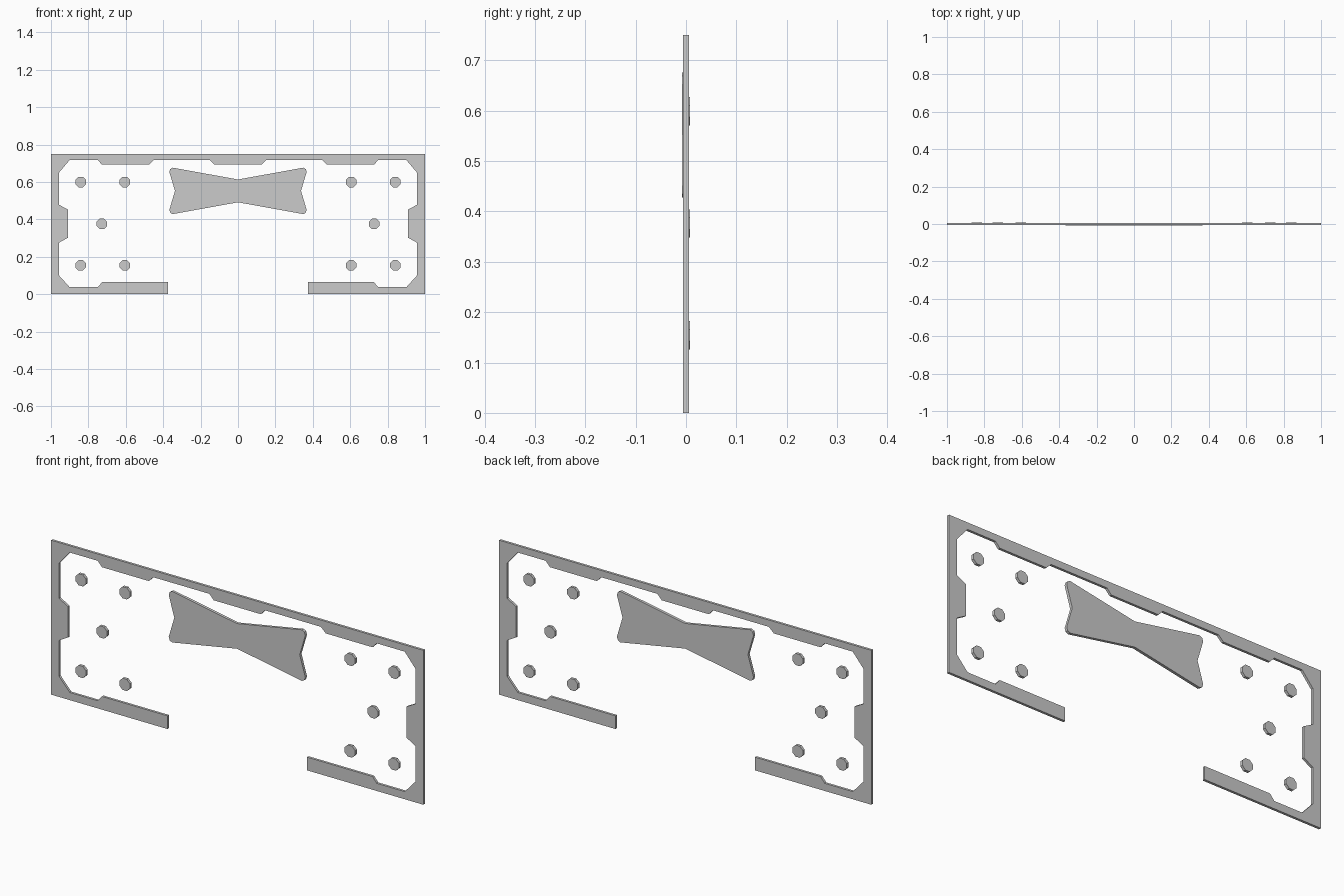
import bpy, bmesh, math

if "Cube" in bpy.data.objects:
    bpy.data.objects.remove(bpy.data.objects["Cube"])


def plate(name, outline, y0, y1):
    """Extrude an (x, z) outline from y0 to y1."""
    bm = bmesh.new()
    face = bm.faces.new([bm.verts.new((x, y0, z)) for x, z in outline])
    new = bmesh.ops.extrude_face_region(bm, geom=[face])["geom"]
    bmesh.ops.translate(bm, vec=(0, y1 - y0, 0),
                        verts=[v for v in new if isinstance(v, bmesh.types.BMVert)])
    bmesh.ops.recalc_face_normals(bm, faces=bm.faces)
    mesh = bpy.data.meshes.new(name)
    bm.to_mesh(mesh)
    bm.free()
    obj = bpy.data.objects.new(name, mesh)
    bpy.context.collection.objects.link(obj)
    return obj


def mirrored(points):
    """Close a right-hand profile with its reflection in x = 0."""
    return points + [(-x, z) for x, z in reversed(points) if x > 0]


# Notched border, open at the bottom centre
inner = [(0.127, 0.692), (0.15, 0.717), (0.45, 0.717), (0.476, 0.692),
         (0.727, 0.692), (0.75, 0.717), (0.90, 0.717), (0.957, 0.65),
         (0.957, 0.478), (0.909, 0.452), (0.909, 0.302), (0.957, 0.275),
         (0.957, 0.10), (0.90, 0.037), (0.75, 0.037), (0.727, 0.064),
         (0.375, 0.064)]
outer = [(0.375, 0), (1, 0), (1, 0.75)]
right = inner + outer
plate("border_frame", right + [(-x, z) for x, z in reversed(right)], -0.006, 0.006)

# Bow-tie centre plate
cz = 0.552
upper = [(0, 0.061), (0.349, 0.124), (0.362, 0.117), (0.367, 0.101)]
profile = [(x, cz + h) for x, h in upper] + [(0.337, cz)]
profile += [(x, cz - h) for x, h in reversed(upper)]
plate("bow_tie_plate", mirrored(profile), -0.0075, 0.006)

# Octagonal studs, five on each side
for side in (-1, 1):
    for x, z in ((0.841, 0.599), (0.605, 0.599), (0.728, 0.376),
                 (0.841, 0.154), (0.605, 0.154)):
        ring = [(side * x + 0.0305 * math.cos(math.pi * (k + 0.5) / 4),
                 z + 0.0305 * math.sin(math.pi * (k + 0.5) / 4)) for k in range(8)]
        plate("stud", ring, -0.006, 0.0075)
